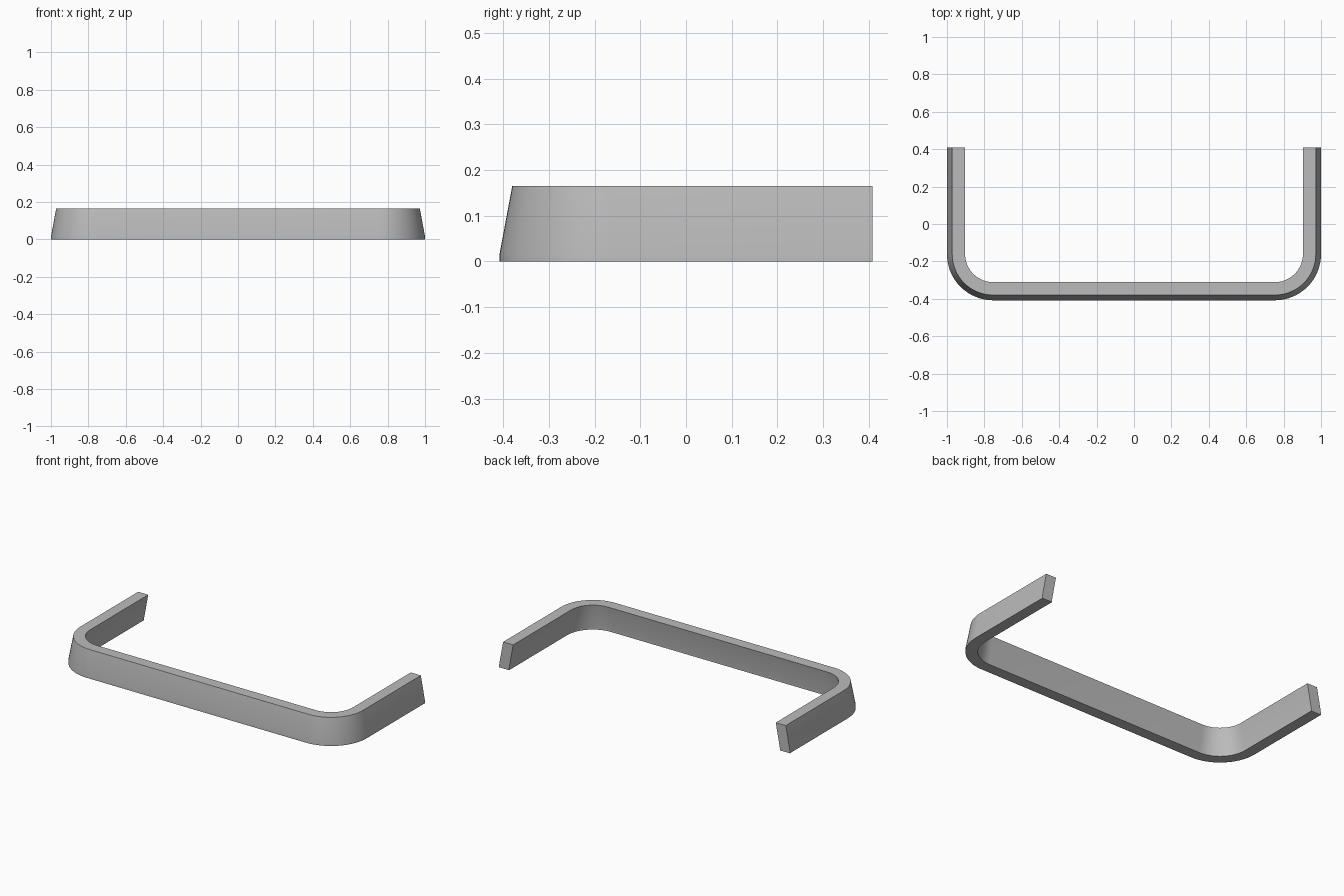
import bpy, bmesh
from math import sin, cos, pi, radians

cube = bpy.data.objects.get("Cube")
if cube:
    bpy.data.objects.remove(cube, do_unlink=True)

grey = bpy.data.materials.new("plain_grey")
grey.use_nodes = True
colour = (0.5, 0.5, 0.5, 1)
grey.diffuse_color = colour
grey.node_tree.nodes["Principled BSDF"].inputs["Base Color"].default_value = colour

# Leaning cross-section: (distance from corner centre, height)
section = [(0.247, 0), (0.247, 0.015), (0.219, 0.165),
           (0.15, 0.165), (0.178, 0.015), (0.178, 0)]
CX, CY, BACK, STEPS = 0.753, -0.161, 0.408, 16

# U-shaped path: corner centre plus outward direction at each station
path = [(-CX, BACK, pi)]
for side, start in ((-1, pi), (1, 1.5 * pi)):
    path += [(side * CX, CY, start + pi / 2 * i / STEPS) for i in range(STEPS + 1)]
path.append((CX, BACK, 2 * pi))

# Sweep the section along the path
bm = bmesh.new()
rings = [[bm.verts.new((x + r * cos(a), y + r * sin(a), z)) for r, z in section]
         for x, y, a in path]
for a, b in zip(rings, rings[1:]):
    for i in range(len(section)):
        j = (i + 1) % len(section)
        bm.faces.new((a[i], b[i], b[j], a[j]))
bm.faces.new(rings[0])
bm.faces.new(rings[-1])
bmesh.ops.recalc_face_normals(bm, faces=bm.faces)

mesh = bpy.data.meshes.new("curved_rail")
bm.to_mesh(mesh)
bm.free()
mesh.materials.append(grey)
rail = bpy.data.objects.new("curved_rail", mesh)
bpy.context.collection.objects.link(rail)

# Smooth bends with crisp rims
bpy.ops.object.select_all(action="DESELECT")
rail.select_set(True)
bpy.context.view_layer.objects.active = rail
bpy.ops.object.shade_smooth_by_angle(angle=radians(30))
